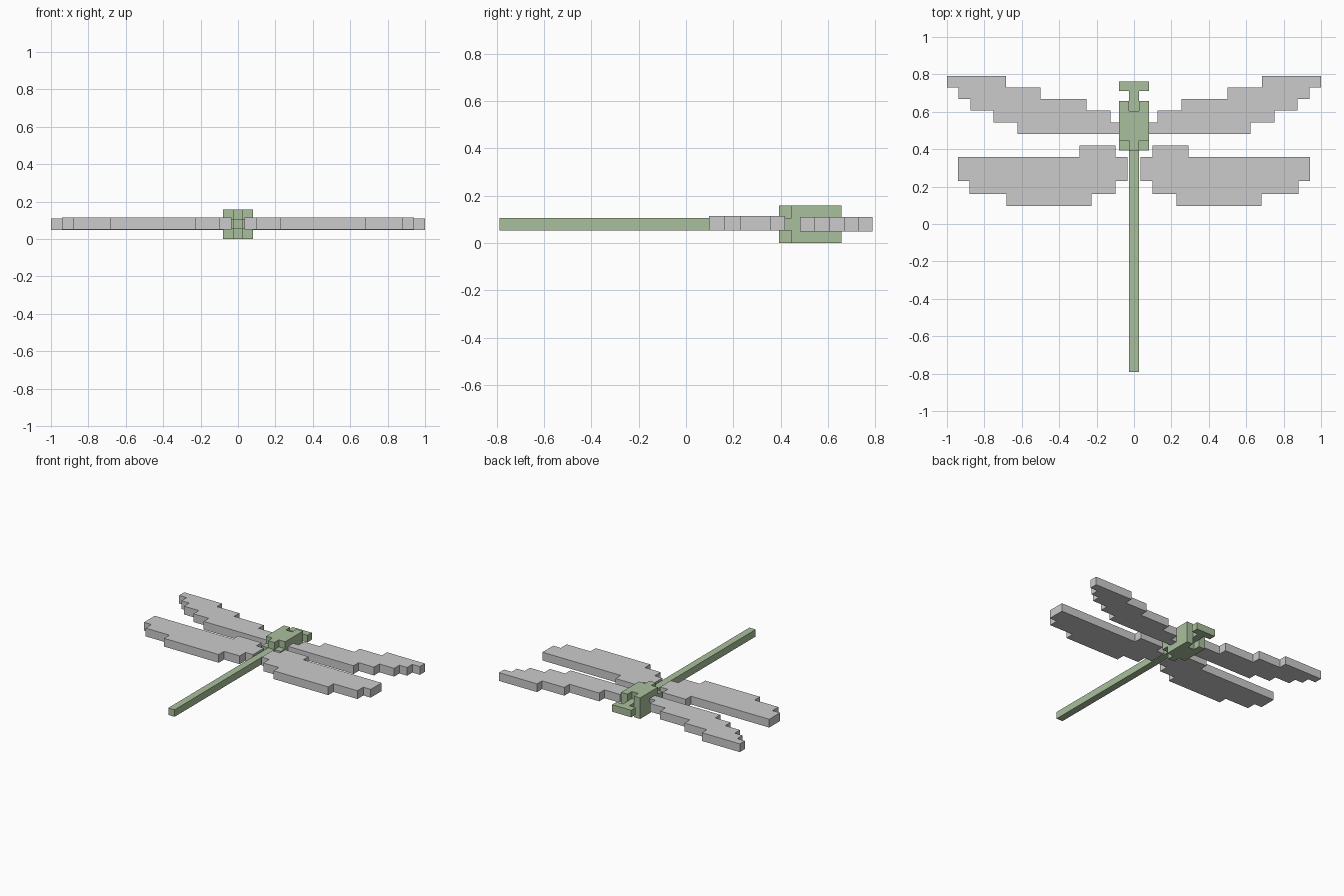
import bpy, bmesh
from mathutils import Vector

if "Cube" in bpy.data.objects:
    bpy.data.objects.remove(bpy.data.objects["Cube"])

green = bpy.data.materials.new("body_green")
green.diffuse_color = (0.40, 0.53, 0.34, 1)
green.use_nodes = True
green.node_tree.nodes["Principled BSDF"].inputs["Base Color"].default_value = green.diffuse_color
V = 0.0527  # body block size


def finish(bm, name, mat=None):
    bmesh.ops.remove_doubles(bm, verts=bm.verts, dist=1e-4)
    bmesh.ops.dissolve_limit(bm, angle_limit=0.01, verts=bm.verts, edges=bm.edges)
    bmesh.ops.recalc_face_normals(bm, faces=bm.faces)
    me = bpy.data.meshes.new(name)
    bm.to_mesh(me)
    bm.free()
    if mat:
        me.materials.append(mat)
    ob = bpy.data.objects.new(name, me)
    bpy.context.collection.objects.link(ob)
    return ob


def blocks(name, layers, y_front, mat):
    """Layers from the ground up; each is a list of rows going back from y_front."""
    cells = {(i - 1, j, k) for k, rows in enumerate(layers)
             for j, row in enumerate(rows) for i, c in enumerate(row) if c == "X"}
    bm = bmesh.new()
    for c in cells:
        centre = Vector((c[0] * V, y_front - (c[1] + 0.5) * V, (c[2] + 0.5) * V))
        for axis in range(3):
            for s in (-1, 1):
                n = list(c)
                n[axis] += s
                if tuple(n) in cells:
                    continue
                quad = []
                for a, b in ((-1, -1), (1, -1), (1, 1), (-1, 1)):
                    d = [0, 0, 0]
                    # y index runs opposite to the y axis
                    d[axis] = -s if axis == 1 else s
                    d[(axis + 1) % 3], d[(axis + 2) % 3] = a, b
                    quad.append(bm.verts.new(centre + Vector(d) * V / 2))
                bm.faces.new(quad)
    return finish(bm, name, mat)


def wing(name, rows, z0, z1, side):
    """Stepped slab; rows are (y_top, y_bottom, inner_x, outer_x)."""
    outline = [p for t, b, i, o in rows for p in ((o, t), (o, b))]
    outline += [p for t, b, i, o in reversed(rows) for p in ((i, b), (i, t))]
    bm = bmesh.new()
    face = bm.faces.new([bm.verts.new((x * side, y, z0)) for x, y in outline])
    ext = bmesh.ops.extrude_face_region(bm, geom=[face])
    up = [v for v in ext["geom"] if isinstance(v, bmesh.types.BMVert)]
    bmesh.ops.translate(bm, verts=up, vec=(0, 0, z1 - z0))
    return finish(bm, name)


# Head, neck and thorax
outer = ["...", "...", "X.X", "XXX", "XXX", "XXX", ".X."]
middle = ["XXX", ".X."] + ["XXX"] * 5
blocks("head_and_thorax", [outer, middle, outer], 0.763, green)

# Long thin tail
bm = bmesh.new()
bmesh.ops.create_cube(bm, size=1)
y0, y1 = -0.79, 0.394
for v in bm.verts:
    v.co = (v.co.x * V, (y0 + y1) / 2 + v.co.y * (y1 - y0), V * 1.5 + v.co.z * V)
finish(bm, "tail", green)

# Two pairs of wings
front_rows = [(0.79, 0.73, 0.685, 1.0), (0.73, 0.668, 0.50, 0.9375),
              (0.668, 0.606, 0.253, 0.873), (0.606, 0.543, 0.125, 0.75),
              (0.543, 0.482, 0.065, 0.623)]
rear_rows = [(0.42, 0.358, 0.098, 0.292), (0.358, 0.23, 0.035, 0.942),
             (0.23, 0.16, 0.098, 0.88), (0.16, 0.097, 0.228, 0.682)]
for side, label in ((-1, "left"), (1, "right")):
    wing("front_wing_" + label, front_rows, 0.048, 0.11, side)
    wing("rear_wing_" + label, rear_rows, 0.052, 0.114, side)
